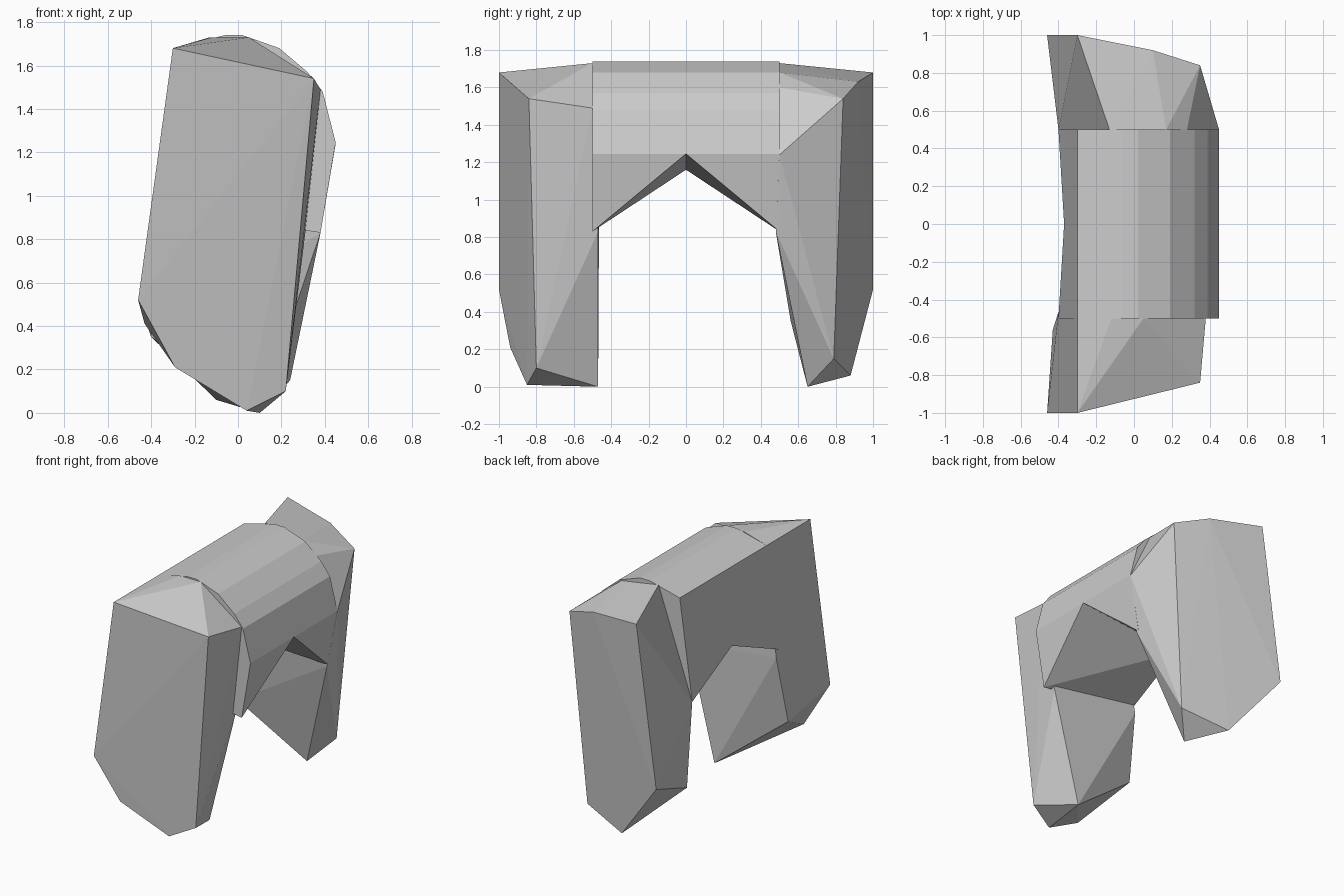
import bpy, bmesh


def hull(name, points):
    """Faceted convex block spanning a few corner points."""
    bm = bmesh.new()
    for p in points:
        bm.verts.new(p)
    res = bmesh.ops.convex_hull(bm, input=bm.verts)
    loose = {g for g in res["geom_interior"] + res["geom_unused"]
             if isinstance(g, bmesh.types.BMVert)}
    bmesh.ops.delete(bm, geom=list(loose), context='VERTS')
    bmesh.ops.dissolve_limit(bm, angle_limit=0.01, verts=bm.verts, edges=bm.edges)
    bmesh.ops.recalc_face_normals(bm, faces=bm.faces)
    mesh = bpy.data.meshes.new(name)
    bm.to_mesh(mesh)
    bm.free()
    ob = bpy.data.objects.new(name, mesh)
    bpy.context.collection.objects.link(ob)
    return ob


# Front leg: outer face, then inner face
hull("front_leg", [
    (-0.30, -1.00, 1.68), (0.35, -0.84, 1.54), (0.22, -0.80, 0.10),
    (0.04, -0.85, 0.01), (-0.29, -0.94, 0.21), (-0.46, -1.00, 0.52),
    (0.05, -0.50, 1.73), (-0.12, -0.50, 1.73), (0.38, -0.50, 1.49),
    (0.10, -0.47, 0.00), (-0.43, -0.56, 0.41), (-0.40, -0.465, 0.90),
    (0.31, -0.47, 0.83), (-0.30, -0.50, 1.68)])

# Back leg: outer face, then inner face
hull("back_leg", [
    (-0.30, 1.00, 1.68), (0.10, 0.92, 1.63), (0.35, 0.84, 1.54),
    (0.24, 0.79, 0.15), (-0.10, 0.88, 0.06), (-0.46, 1.00, 0.52),
    (-0.13, 0.50, 1.73), (0.17, 0.50, 1.68), (0.28, 0.50, 1.60),
    (0.45, 0.50, 1.24), (0.38, 0.48, 0.83), (0.10, 0.65, 0.00),
    (-0.40, 0.56, 0.35), (-0.40, 0.50, 0.95)])

# Rounded bridge in two halves that meet in a raised arch
top = [(-0.30, 1.68), (-0.06, 1.74), (0.02, 1.74), (0.19, 1.68),
       (0.32, 1.57), (0.39, 1.48), (0.45, 1.245)]
for side, name in ((-1, "front_bridge"), (1, "back_bridge")):
    pts = [(x, y, z) for x, z in top for y in (0, 0.5 * side)]
    pts += [(-0.37, 0, 1.16), (-0.40, 0.5 * side, 0.95), (0.38, 0.5 * side, 0.83)]
    hull(name, pts)
